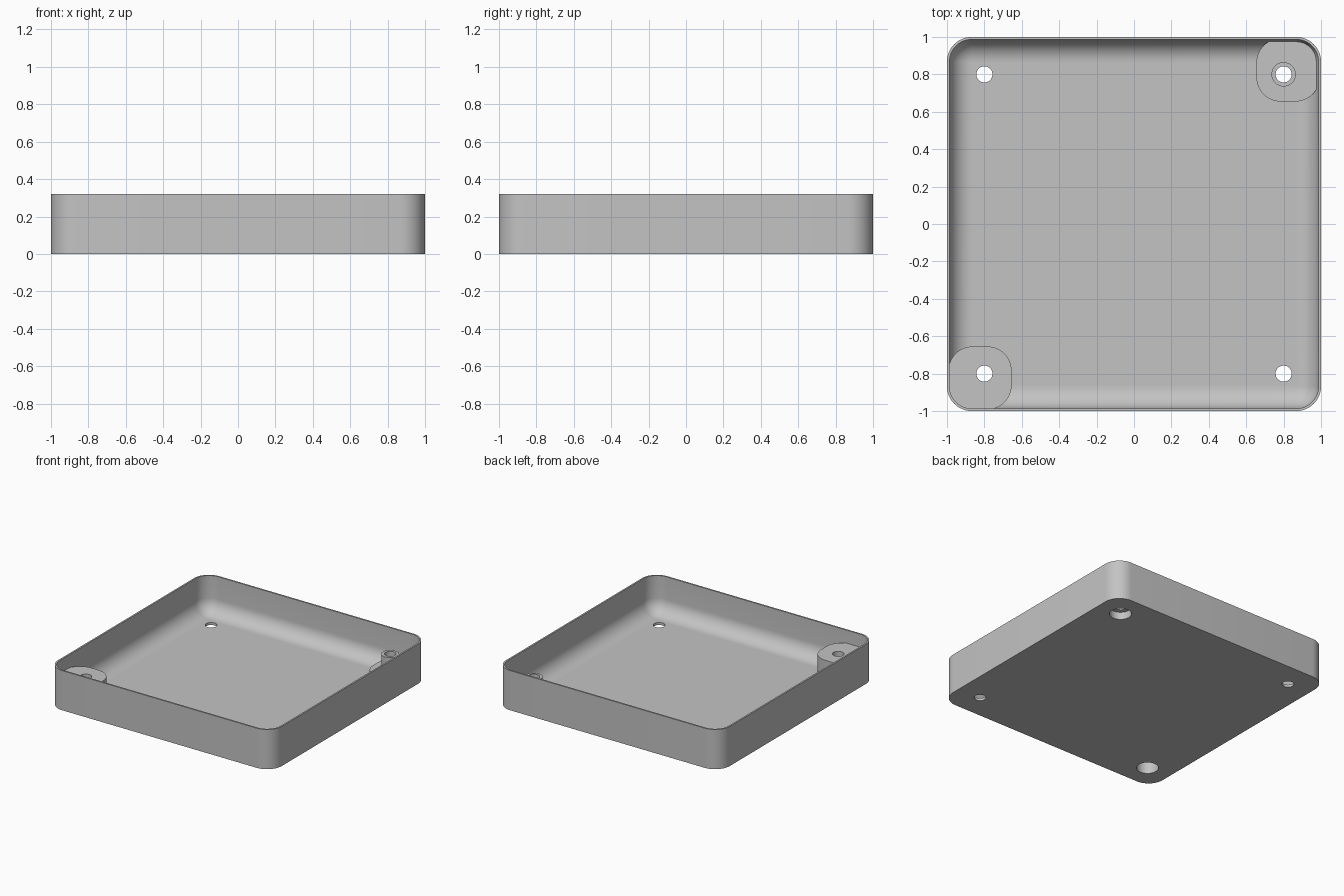
import bpy, bmesh, math

cube = bpy.data.objects.get("Cube")
if cube:
    bpy.data.objects.remove(cube, do_unlink=True)

grey = bpy.data.materials.new("plain grey")
grey.use_nodes = True
grey.diffuse_color = (0.55, 0.55, 0.55, 1)
grey.node_tree.nodes["Principled BSDF"].inputs["Base Color"].default_value = grey.diffuse_color

HEIGHT, FLOOR, WALL = 0.32, 0.02, 0.0133
CORNER, FILLET = 0.133, 0.12
HOLE, HOLE_AT = 0.043, 0.8
BOSS_TOP, LOW_TOP = 0.215, 0.088


def ring(cx, cy, half, radius, z, steps=12):
    """Rounded square outline; half == radius gives a circle."""
    pts = []
    for q in range(4):
        mid = math.radians(45 + 90 * q)
        ox = math.copysign(half - radius, math.cos(mid))
        oy = math.copysign(half - radius, math.sin(mid))
        full = half - radius < 1e-6
        count = steps if full else steps + 1
        for i in range(count):
            a = math.pi / 2 * (q + i / steps)
            pts.append((cx + ox + radius * math.cos(a), cy + oy + radius * math.sin(a), z))
    return pts


def loft(name, rings):
    """Closed solid through a stack of matching outlines."""
    bm = bmesh.new()
    loops = [[bm.verts.new(p) for p in r] for r in rings]
    n = len(loops[0])
    for a, b in zip(loops, loops[1:]):
        for i in range(n):
            j = (i + 1) % n
            bm.faces.new((a[i], a[j], b[j], b[i]))
    bm.faces.new(loops[0][::-1])
    bm.faces.new(loops[-1])
    bmesh.ops.recalc_face_normals(bm, faces=bm.faces)
    mesh = bpy.data.meshes.new(name)
    bm.to_mesh(mesh)
    bm.free()
    mesh.materials.append(grey)
    obj = bpy.data.objects.new(name, mesh)
    bpy.context.collection.objects.link(obj)
    return obj


def cylinder(name, x, y, sections):
    return loft(name, [ring(x, y, r, r, z) for r, z in sections])


def select(obj):
    bpy.ops.object.select_all(action="DESELECT")
    obj.select_set(True)
    bpy.context.view_layer.objects.active = obj


def cut(obj, cutter):
    mod = obj.modifiers.new("hole", "BOOLEAN")
    mod.operation, mod.solver, mod.object = "DIFFERENCE", "EXACT", cutter
    select(obj)
    bpy.ops.object.modifier_apply(modifier=mod.name)


# Tray: outer wall, rim, inner wall, floor fillet, floor
def tray_ring(inset, z):
    return ring(0, 0, 1 - inset, max(CORNER - inset, 0.002), z)


sections = [(0, 0), (0, HEIGHT), (WALL, HEIGHT)]
for k in range(11):
    a = math.pi / 2 * k / 10
    sections.append((WALL + FILLET * (1 - math.cos(a)), FLOOR + FILLET * (1 - math.sin(a))))
sections.append((WALL + FILLET + 0.01, FLOOR))
tray = loft("tray", [tray_ring(*s) for s in sections])


# Corner bosses, tucked into the wall thickness
def pad(name, sign, top):
    c, h = sign * 0.8235, 0.1695
    return loft(name, [ring(c, c, h, CORNER, z) for z in (FLOOR / 2, top)])


tall_boss = pad("tall_corner_boss", -1, BOSS_TOP)
low_boss = pad("low_corner_boss", 1, LOW_TOP)
tube = cylinder("screw_tube", HOLE_AT, HOLE_AT, [(0.065, LOW_TOP - 0.01), (0.065, BOSS_TOP)])

# Screw holes: plain in two corners, with a wide recess below under the bosses
for x, y, depth, parts in (
    (-1, 1, 0, [tray]),
    (1, -1, 0, [tray]),
    (-1, -1, 0.15, [tray, tall_boss]),
    (1, 1, 0.06, [tray, low_boss, tube]),
):
    profile = [(HOLE, -0.1), (HOLE, 0.5)]
    if depth:
        profile = [(0.08, -0.1), (0.08, depth), (HOLE, depth), (HOLE, 0.5)]
    cutter = cylinder("hole_cutter", x * HOLE_AT, y * HOLE_AT, profile)
    for part in parts:
        cut(part, cutter)
    bpy.data.objects.remove(cutter, do_unlink=True)

for part in (tray, tall_boss, low_boss, tube):
    select(part)
    bpy.ops.object.shade_smooth_by_angle(angle=math.radians(30))
